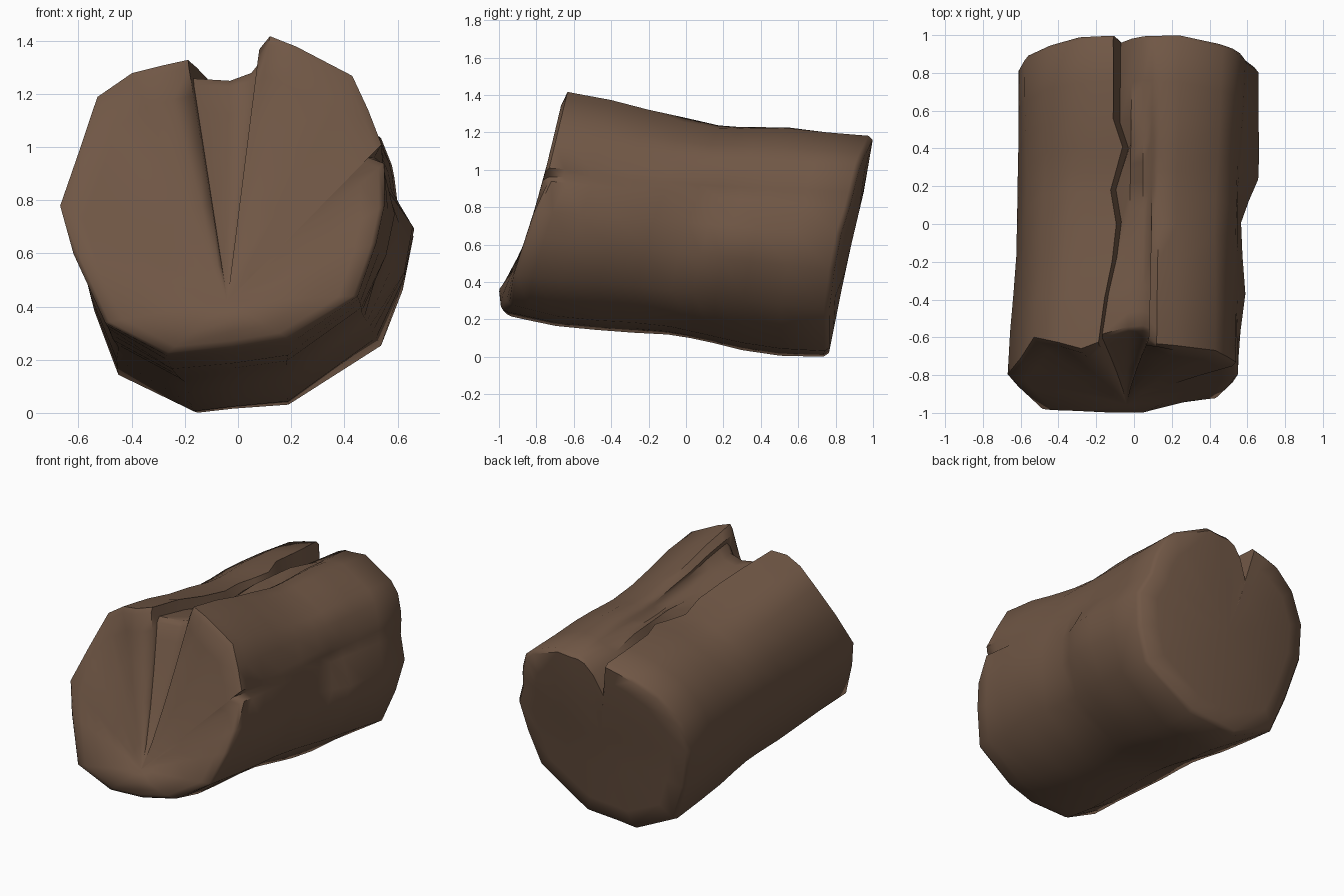
import bpy, bmesh, math

if "Cube" in bpy.data.objects:
    bpy.data.objects.remove(bpy.data.objects["Cube"], do_unlink=True)


def lerp(a, b, t):
    return a + (b - a) * t


def sample(curve, v):
    """Piecewise linear lookup in a list of (input, output) pairs."""
    if v <= curve[0][0]:
        return curve[0][1]
    for (a, fa), (b, fb) in zip(curve, curve[1:]):
        if v <= b:
            return lerp(fa, fb, (v - a) / (b - a))
    return curve[-1][1]


# Bark outline, matched point by point: (front x, front z, back x, back z)
bark = [
    (-.67, .78, -.61, .66), (-.60, .98, -.58, .86), (-.53, 1.19, -.46, 1.03),
    (-.40, 1.28, -.30, 1.12), (-.28, 1.31, -.20, 1.15),
]
groove = [
    (-.19, 1.33, -.11, 1.17), (-.17, 1.26, -.07, .95), (-.03, 1.25, -.01, 1.08),
    (.05, 1.28, .05, 1.15), (.09, 1.33, .10, 1.17), (.08, 1.37, .12, 1.17),
    (.12, 1.42, .15, 1.17),
]
flank = [
    (.22, 1.38, .25, 1.18), (.43, 1.27, .47, 1.09), (.49, 1.14, .54, 1.03),
    (.54, 1.01, .58, .93), (.545, .98, .59, .88), (.55, .94, .60, .80),
    (.55, .78, .66, .66), (.52, .64, .62, .46),
]
underside = [
    (.45, .44, .54, .25), (.19, .28, .19, .03), (-.02, .245, -.02, .015),
    (-.27, .22, -.15, .0), (-.50, .34, -.45, .14), (-.62, .60, -.54, .38),
]
outline = bark + groove + flank + underside
lip = len(bark)
peak = lip + len(groove) - 1
crack = peak + 5
ridge = crack + 2
belly = len(bark + groove + flank)

# Slanted end planes: depth as a function of height
front_plane = [(.2, -.95), (.27, -.99), (.36, -1.0), (.48, -.91), (.75, -.82),
               (1.0, -.75), (1.42, -.65)]
back_plane = [(0, .76), (.2, .80), (.5, .86), (.88, .95), (1.17, 1.0)]

# How far the front rim is sunk, at the splits and the worn edges
sunk = {lip + i: d for i, d in enumerate((.03, .09, .13, .13, .1, .06))}
sunk.update({1: .03, 2: .09, lip - 2: .04, crack + 1: .03,
             belly: .02, belly + 1: .05, belly + 3: .01, belly + 4: .02})
# Depth just inside the rim, where it differs
hollow = {peak: .05, lip: .06, lip - 2: .06}

# Lengthwise changes: waist, zigzag of the long split, its floor, a flank bulge, sags
waist = [(0, 1), (.25, .98), (.42, .965), (.55, .96), (.75, .985), (1, 1)]
zigzag = [(0, 0), (.15, .02), (.27, .05), (.39, .06), (.5, .02), (.64, .075),
          (.73, .02), (1, 0)]
floor_rise = [(0, 0), (.27, .03), (.5, .09), (.73, .07), (1, 0)]
bulge = [(.1, 0), (.27, .02), (.39, .0), (.5, -.01), (.64, .055), (.85, .02), (1, 0)]
top_sag = [(0, 0), (.15, .0), (.27, .02), (.5, .03), (.73, .005), (1, 0)]
belly_sag = [(0, 0), (.15, .03), (.27, .03), (.5, .01), (.73, .035), (.85, .03), (1, 0)]


def back_depth(x, z):
    """Back end plane, worn back toward both sides."""
    return sample(back_plane, z) - .2 * max(0, abs(x) - .3)


def side_point(i, t):
    """Point on the bark at outline index i, t running front to back."""
    fx, fz, bx, bz = outline[i]
    x, z = lerp(fx, bx, t), lerp(fz, bz, t)
    y = lerp(sample(front_plane, fz) + sunk.get(i, 0), back_depth(bx, bz), t)
    cx, cz = lerp(-.05, .02, t), lerp(.78, .6, t)
    # narrower middle with gentle lumps in the bark
    swell = sample(waist, t) + .008 * math.sin(t * math.pi) * math.sin(14 * t + i * .9)
    # short split in the flank
    if i == crack:
        swell -= .1 * max(0, 1 - t / .13)
    x, z = cx + (x - cx) * swell, cz + (z - cz) * swell
    if i in (lip, lip + 1):
        x += sample(zigzag, t)
    if i in (lip + 1, lip + 2):
        z += sample(floor_rise, t)
    if i in (ridge, ridge + 1):
        x += sample(bulge, t)
    if 2 <= i <= peak + 2:
        z -= sample(top_sag, t)
    if belly < i < belly + 4:
        z -= sample(belly_sag, t)
    return x, y, z


def cap_point(i, scale, end):
    """Point on an end face, shrunk toward the place where the splits meet."""
    x, y, z = side_point(i, end)
    cx, cz = (-.04, .42) if end == 0 else (.0, .6)
    x, z = lerp(cx, x, scale), lerp(cz, z, scale)
    if end == 1:
        return x, back_depth(x, z), z
    rim = sunk.get(i, 0)
    depth = lerp(rim, hollow.get(i, rim), min(1, (1 - scale) * 6))
    fade = scale if lip <= i <= peak else max(0, 2 * scale - 1)
    return x, sample(front_plane, z) + depth * fade, z


# Log: cap rings, bark rings, cap rings, joined into one closed skin
bm = bmesh.new()
count = len(outline)
rings = []


def add_ring(points):
    rings.append([bm.verts.new(p) for p in points])


for scale in (.15, .4, .65, .85, .965):
    add_ring([cap_point(i, scale, 0) for i in range(count)])
for t in (.01, .06, .15, .27, .39, .5, .57, .64, .73, .85, .985):
    add_ring([side_point(i, t) for i in range(count)])
for scale in (.965, .8, .4):
    add_ring([cap_point(i, scale, 1) for i in range(count)])

for a, b in zip(rings, rings[1:]):
    for i in range(count):
        j = (i + 1) % count
        bm.faces.new((a[i], a[j], b[j], b[i]))
for ring, centre in ((rings[0], (-.04, sample(front_plane, .42), .42)),
                     (rings[-1], (0, back_depth(0, .6), .6))):
    hub = bm.verts.new(centre)
    for i in range(count):
        bm.faces.new((ring[i], ring[(i + 1) % count], hub))
bmesh.ops.recalc_face_normals(bm, faces=bm.faces)

mesh = bpy.data.meshes.new("log")
bm.to_mesh(mesh)
bm.free()
log = bpy.data.objects.new("log", mesh)
bpy.context.collection.objects.link(log)

# Brown wood
wood = bpy.data.materials.new("brown wood")
colour = (.162, .095, .06, 1)
wood.use_nodes = True
wood.diffuse_color = colour
shader = wood.node_tree.nodes["Principled BSDF"]
shader.inputs["Base Color"].default_value = colour
shader.inputs["Roughness"].default_value = .9
mesh.materials.append(wood)

bpy.context.view_layer.objects.active = log
log.select_set(True)
bpy.ops.object.shade_smooth_by_angle(angle=math.radians(50))
